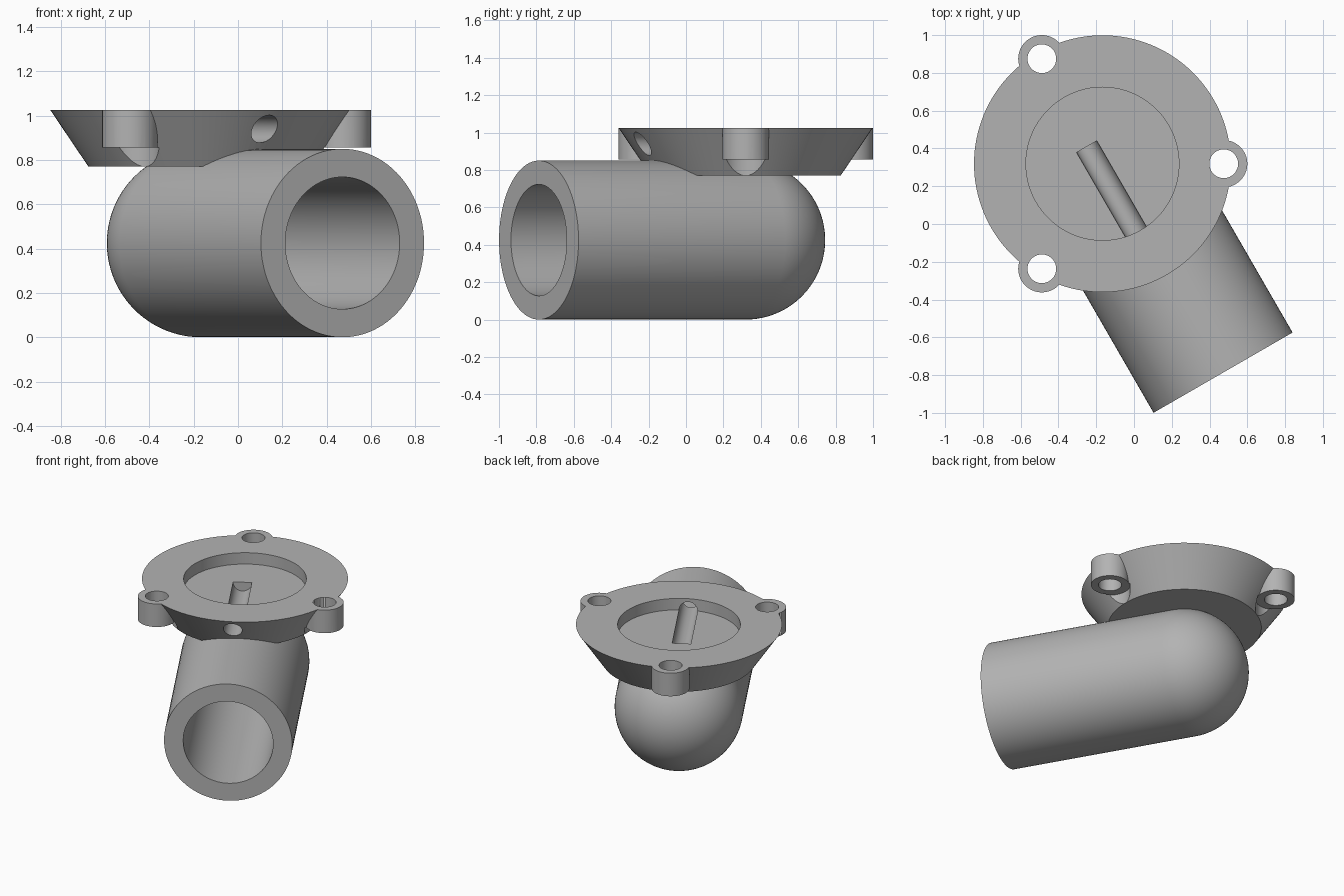
import bpy, bmesh
from math import sin, cos, pi, radians
from mathutils import Vector

cube = bpy.data.objects.get("Cube")
if cube:
    bpy.data.objects.remove(cube, do_unlink=True)

CENTRE = Vector((-0.167, 0.319, 0))
ALONG = Vector((sin(radians(30)), -cos(radians(30)), 0))   # tube direction
ACROSS = Vector((-ALONG.y, ALONG.x, 0))
LYING = (radians(90), 0, radians(30))                      # turns z onto ALONG

grey = bpy.data.materials.new("grey")
grey.use_nodes = True
grey.diffuse_color = (0.45, 0.45, 0.45, 1)
grey.node_tree.nodes["Principled BSDF"].inputs["Base Color"].default_value = (0.45, 0.45, 0.45, 1)


def lathe(name, profile, location, rotation=(0, 0, 0), steps=96):
    """Revolve (radius, height) points around the local z axis."""
    bm = bmesh.new()
    verts = [bm.verts.new((r, 0, h)) for r, h in profile]
    edges = [bm.edges.new(pair) for pair in zip(verts, verts[1:])]
    bmesh.ops.spin(bm, geom=verts + edges, axis=(0, 0, 1), cent=(0, 0, 0),
                   steps=steps, angle=2 * pi)
    bmesh.ops.remove_doubles(bm, verts=bm.verts, dist=1e-5)
    bmesh.ops.recalc_face_normals(bm, faces=bm.faces)
    mesh = bpy.data.meshes.new(name)
    bm.to_mesh(mesh)
    bm.free()
    mesh.materials.append(grey)
    obj = bpy.data.objects.new(name, mesh)
    obj.location, obj.rotation_euler = location, rotation
    bpy.context.collection.objects.link(obj)
    return obj


def cylinder(name, r, low, high, location, rotation=(0, 0, 0)):
    return lathe(name, [(0, low), (r, low), (r, high), (0, high)], location, rotation, 64)


def activate(obj):
    bpy.ops.object.select_all(action='DESELECT')
    obj.select_set(True)
    bpy.context.view_layer.objects.active = obj


def combine(target, other, operation):
    mod = target.modifiers.new(operation, 'BOOLEAN')
    mod.operation, mod.object, mod.solver = operation, other, 'EXACT'
    activate(target)
    bpy.ops.object.modifier_apply(modifier=mod.name)
    bpy.data.objects.remove(other, do_unlink=True)


def dome(r, n=24):
    """Quarter circle from the pole to the equator."""
    return [(r * sin(pi / 2 * i / n), -r * cos(pi / 2 * i / n)) for i in range(n + 1)]


# Hollow tube with a rounded closed end
OUTER, BORE, LENGTH = 0.425, 0.298, 1.277
tube = lathe("tube", dome(OUTER) + [(OUTER, LENGTH), (BORE, LENGTH)] + dome(BORE)[::-1],
             CENTRE + Vector((0, 0, OUTER)), LYING)

# Tapered flange with a round recess
TOP, FLOOR = 1.025, 0.942
flange = lathe("flange", [(0, 0.77), (0.508, 0.77), (0.68, TOP), (0.405, TOP),
                          (0.405, FLOOR), (0, FLOOR)], CENTRE, steps=128)

# Three screw lugs, each with clearance below and a through hole
spots = [CENTRE + 0.642 * Vector((cos(a), sin(a), 0)) for a in (0, 2 * pi / 3, 4 * pi / 3)]
for spot in spots:
    combine(flange, cylinder("lug", 0.125, 0.8, TOP, spot), 'UNION')
    combine(flange, cylinder("clearance", 0.134, 0.7, 0.857, spot), 'DIFFERENCE')
    combine(flange, cylinder("screw_hole", 0.076, 0.6, 1.2, spot), 'DIFFERENCE')

# Side channel through the wall, leaving a groove in the recess floor
channel = cylinder("channel", 0.062, -0.12, 0.9,
                   CENTRE - 0.027 * ACROSS + Vector((0, 0, 0.94)), LYING)
combine(flange, channel, 'DIFFERENCE')

for part in (tube, flange):
    activate(part)
    bpy.ops.object.shade_smooth_by_angle(angle=radians(30))
